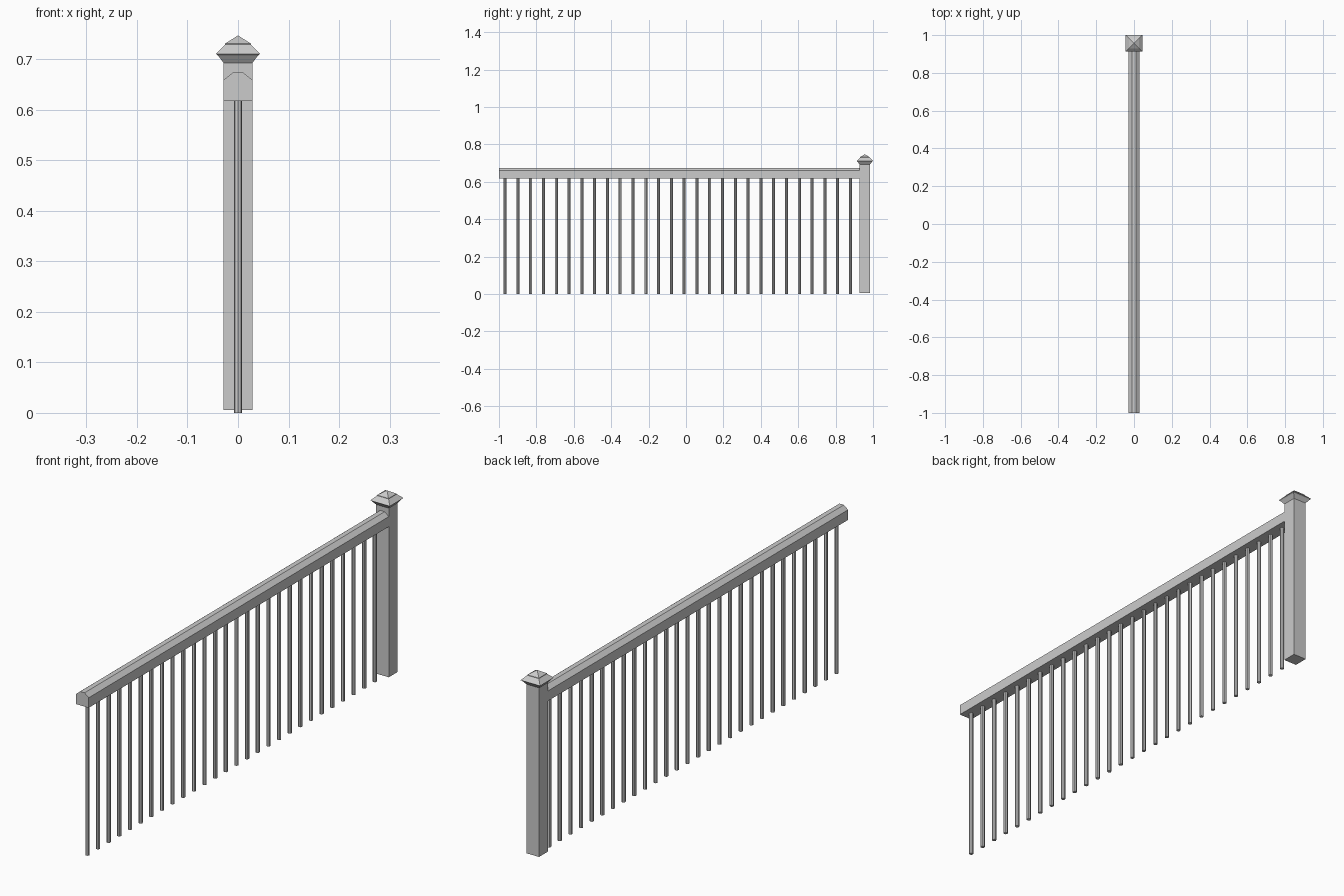
import bpy, bmesh
from mathutils import Vector

if "Cube" in bpy.data.objects:
    bpy.data.objects.remove(bpy.data.objects["Cube"])

POST_Y = 0.956


def finish(name, bm):
    bmesh.ops.remove_doubles(bm, verts=bm.verts, dist=1e-5)
    bmesh.ops.recalc_face_normals(bm, faces=bm.faces)
    mesh = bpy.data.meshes.new(name)
    bm.to_mesh(mesh)
    bm.free()
    obj = bpy.data.objects.new(name, mesh)
    bpy.context.collection.objects.link(obj)
    return obj


def square_stack(name, profile, y):
    """Stack square rings given as (half width, z) and cap both ends."""
    bm = bmesh.new()
    rings = [[bm.verts.new((sx * h, y + sy * h, z))
              for sx, sy in ((-1, -1), (1, -1), (1, 1), (-1, 1))]
             for h, z in profile]
    for a, b in zip(rings, rings[1:]):
        for i in range(4):
            j = (i + 1) % 4
            bm.faces.new((a[i], a[j], b[j], b[i]))
    bm.faces.new(rings[0])
    bm.faces.new(rings[-1])
    return finish(name, bm)


# Square newel post
square_stack("post", [(0.0287, 0.006), (0.0287, 0.694)], POST_Y)

# Flared post cap with a low pyramid on top
square_stack("post_cap", [(0.0285, 0.693), (0.040, 0.708), (0.044, 0.711),
                          (0.026, 0.729), (0.026, 0.731), (0.0005, 0.747)], POST_Y)

# Handrail: chamfered profile extruded along y
bm = bmesh.new()
half = [(0.0287, 0.618), (0.0287, 0.659), (0.010, 0.674)]
outline = half + [(-x, z) for x, z in reversed(half)]
face = bm.faces.new([bm.verts.new((x, -1.0, z)) for x, z in outline])
ext = bmesh.ops.extrude_face_region(bm, geom=[face], use_keep_orig=True)
moved = [v for v in ext["geom"] if isinstance(v, bmesh.types.BMVert)]
bmesh.ops.translate(bm, verts=moved, vec=Vector((0, 1.928, 0)))
finish("handrail", bm)

# Row of thin round balusters
COUNT, FIRST, LAST, HEIGHT = 28, -0.967, 0.879, 0.619
for i in range(COUNT):
    y = FIRST + (LAST - FIRST) * i / (COUNT - 1)
    bpy.ops.mesh.primitive_cylinder_add(vertices=8, radius=0.008, depth=HEIGHT,
                                        location=(0, y, HEIGHT / 2))
    bpy.context.object.name = f"baluster_{i + 1:02d}"
